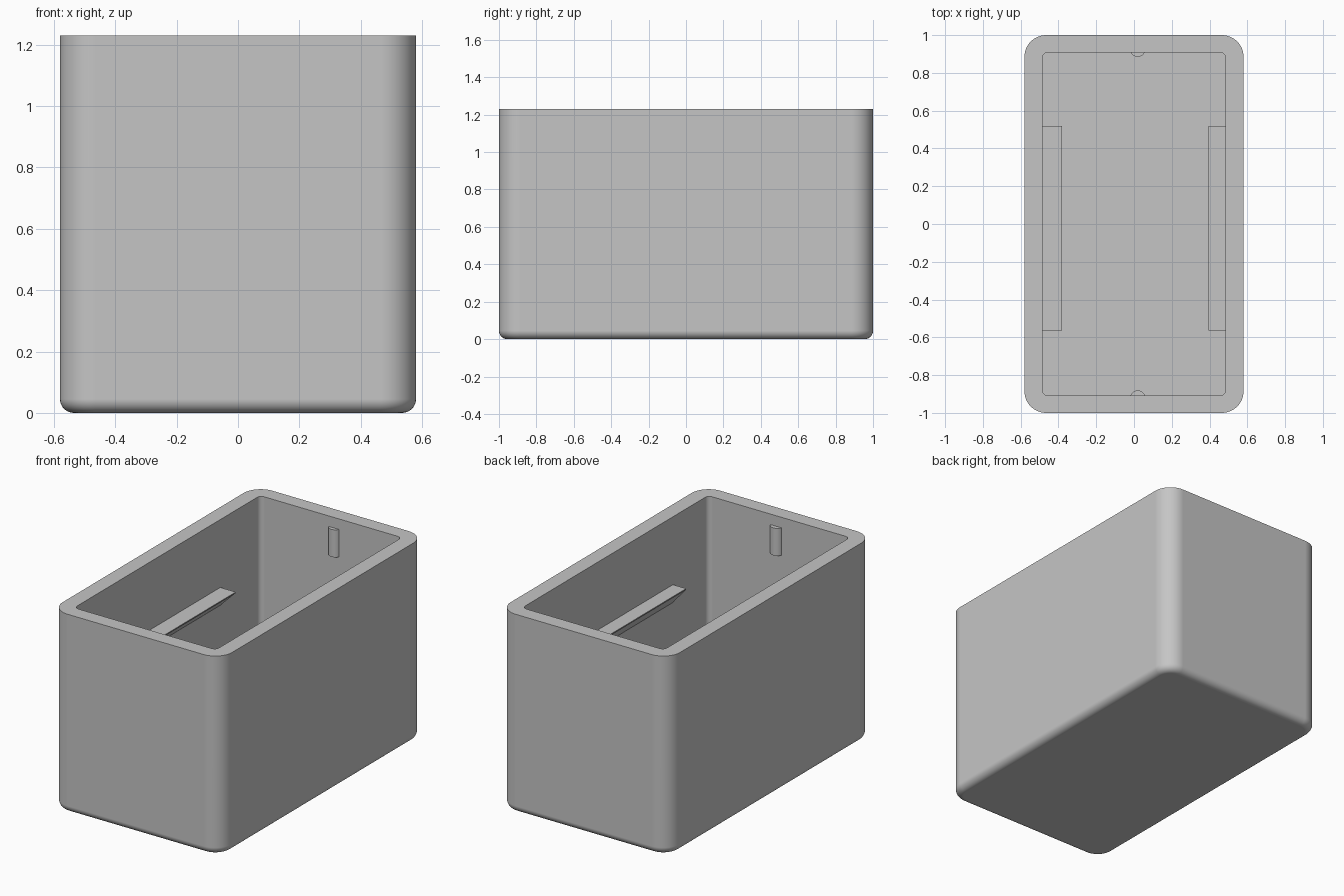
import bpy
import bmesh
from math import pi, sin, cos

cube = bpy.data.objects.get("Cube")
if cube:
    bpy.data.objects.remove(cube, do_unlink=True)

HEIGHT = 1.23
FLOOR = 0.1
FILLET = 0.045
CORNER = 0.115

grey = bpy.data.materials.new("plain grey")
grey.use_nodes = True
colour = (0.56, 0.56, 0.56, 1)
grey.diffuse_color = colour
grey.node_tree.nodes["Principled BSDF"].inputs["Base Color"].default_value = colour


def make_object(name, bm, smooth=True):
    bmesh.ops.recalc_face_normals(bm, faces=bm.faces)
    mesh = bpy.data.meshes.new(name)
    bm.to_mesh(mesh)
    bm.free()
    obj = bpy.data.objects.new(name, mesh)
    bpy.context.collection.objects.link(obj)
    mesh.materials.append(grey)
    if smooth:
        bpy.ops.object.select_all(action="DESELECT")
        obj.select_set(True)
        bpy.context.view_layer.objects.active = obj
        bpy.ops.object.shade_smooth_by_angle(angle=pi / 6)
        # Keeps the large flat walls evenly shaded beside the rounded corners
        weighted = obj.modifiers.new("even walls", "WEIGHTED_NORMAL")
        weighted.keep_sharp = True
    return obj


def rounded_ring(bm, half_x, half_y, radius, z, segments=12):
    """Ring of vertices around a rectangle with rounded corners."""
    ring = []
    for i, (sx, sy) in enumerate([(1, 1), (-1, 1), (-1, -1), (1, -1)]):
        for k in range(segments + 1):
            a = (i + k / segments) * pi / 2
            ring.append(bm.verts.new((sx * (half_x - radius) + radius * cos(a),
                                      sy * (half_y - radius) + radius * sin(a), z)))
    return ring


def bridge(bm, low, high):
    for i in range(len(low)):
        j = (i + 1) % len(low)
        bm.faces.new((low[i], low[j], high[j], high[i]))


# Open box: filleted base, outer wall, flat rim, inner wall, floor
bm = bmesh.new()
rings = []
for step in range(9):
    a = step / 8 * pi / 2
    inset = FILLET * (1 - sin(a))
    rings.append(rounded_ring(bm, 0.58 - inset, 1 - inset, CORNER - inset,
                              FILLET * (1 - cos(a))))
rings.append(rounded_ring(bm, 0.58, 1, CORNER, HEIGHT))
rings.append(rounded_ring(bm, 0.485, 0.908, 0.03, HEIGHT))
rings.append(rounded_ring(bm, 0.485, 0.908, 0.03, FLOOR))
for low, high in zip(rings, rings[1:]):
    bridge(bm, low, high)
bm.faces.new(rings[0])
bm.faces.new(rings[-1])
make_object("box_shell", bm)


# Wedge-shaped support ledges on the long inner walls
def ledge(name, wall_x, lip_x, top=0.81, drop=0.11):
    back_x = wall_x * 1.04
    profile = [(back_x, top), (lip_x, top), (lip_x, top - 0.006),
               (wall_x, top - drop), (back_x, top - drop)]
    bm = bmesh.new()
    face = bm.faces.new([bm.verts.new((x, -0.565, z)) for x, z in profile])
    out = bmesh.ops.extrude_face_region(bm, geom=[face])
    verts = [v for v in out["geom"] if isinstance(v, bmesh.types.BMVert)]
    bmesh.ops.translate(bm, verts=verts, vec=(0, 1.085, 0))
    make_object(name, bm, smooth=False)


ledge("left_ledge", 0.485, 0.395)
ledge("right_ledge", -0.485, -0.38)


# Half-sunk snap pins near the rim on the short inner walls
for name, y in (("front_pin", -0.921), ("back_pin", 0.925)):
    bm = bmesh.new()
    bmesh.ops.create_cone(bm, cap_ends=True, segments=48, radius1=0.04,
                          radius2=0.04, depth=0.17)
    bmesh.ops.translate(bm, verts=bm.verts, vec=(0.02, y, 1.08))
    make_object(name, bm)
